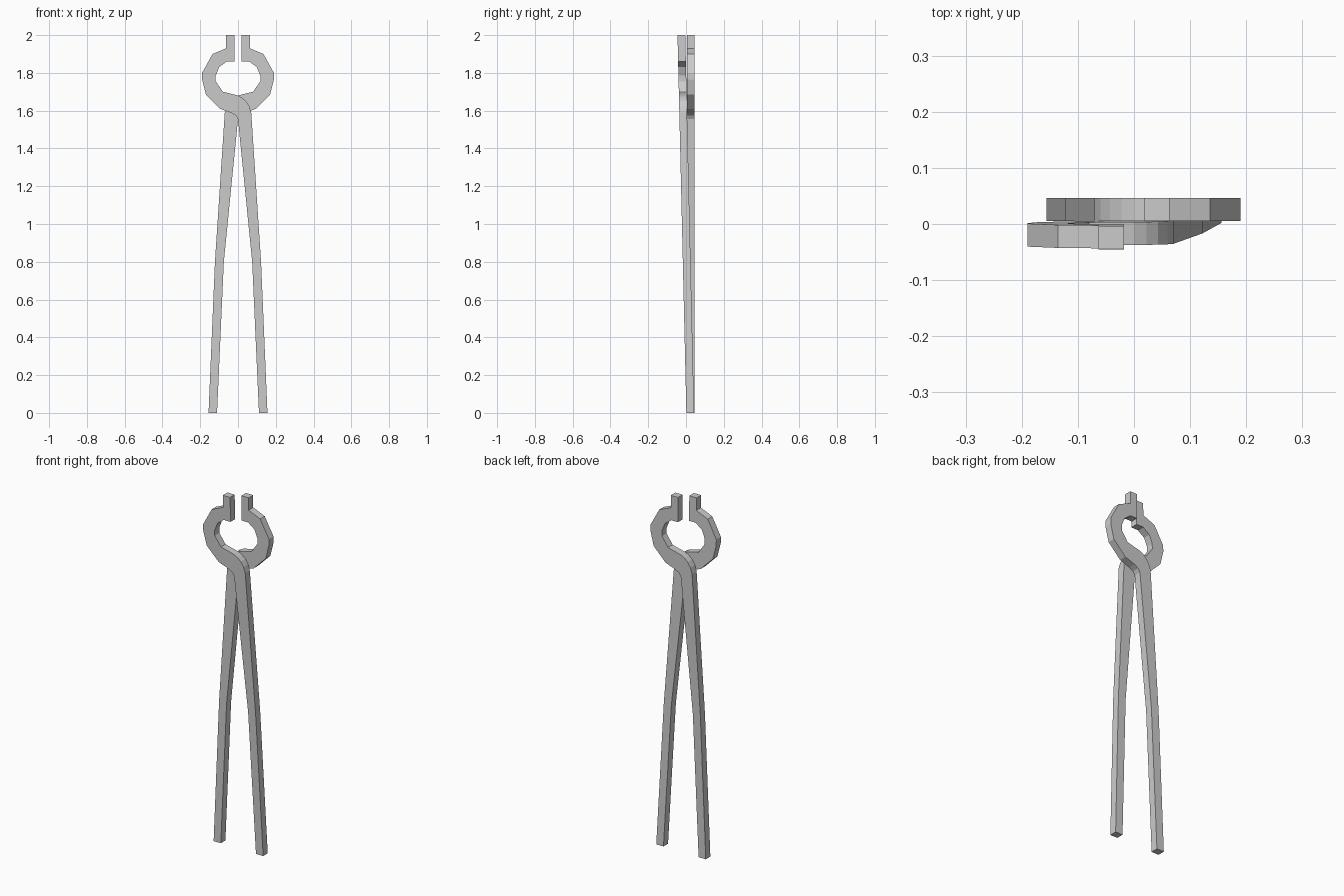
import bpy, bmesh

if "Cube" in bpy.data.objects:
    bpy.data.objects.remove(bpy.data.objects["Cube"])

# Side outline (x, z) of one tong half: left jaw crossing over to the right handle
OUTLINE = [
    # outer edge, jaw tip down to the crossing and along the handle's inner side
    (-0.063, 2.0), (-0.063, 1.93), (-0.135, 1.90), (-0.19, 1.80), (-0.19, 1.765),
    (-0.17, 1.685), (-0.095, 1.61), (-0.035, 1.588), (-0.012, 1.575), (0.0, 1.555),
    (0.075, 0.80), (0.111, 0.0),
    # handle's outer side back up, over the crossing and around the jaw opening
    (0.156, 0.0), (0.122, 0.80), (0.07, 1.59), (0.06, 1.623), (0.043, 1.65),
    (0.022, 1.668), (0.0, 1.68), (-0.08, 1.70), (-0.118, 1.755), (-0.118, 1.785),
    (-0.10, 1.83), (-0.06, 1.86), (-0.018, 1.86), (-0.018, 2.0),
]
THICK = 0.041


def tong_half(name, mirror, y_bottom, y_top):
    """Extruded outline; front face y runs from y_bottom (z=0) to y_top (z=2)."""
    bm = bmesh.new()
    verts = [bm.verts.new((mirror * x, y_bottom + (y_top - y_bottom) * z / 2, z))
             for x, z in OUTLINE]
    face = bm.faces.new(verts)
    ext = bmesh.ops.extrude_face_region(bm, geom=[face], use_keep_orig=True)
    moved = [g for g in ext["geom"] if isinstance(g, bmesh.types.BMVert)]
    bmesh.ops.translate(bm, vec=(0, THICK, 0), verts=moved)
    bmesh.ops.recalc_face_normals(bm, faces=bm.faces)
    mesh = bpy.data.meshes.new(name)
    bm.to_mesh(mesh)
    bm.free()
    obj = bpy.data.objects.new(name, mesh)
    bpy.context.collection.objects.link(obj)
    return obj


# Front half leans forward to clear the flat back half at the crossing
tong_half("front_tong_half", 1, 0.002, -0.045)
tong_half("back_tong_half", -1, 0.005, 0.005)
